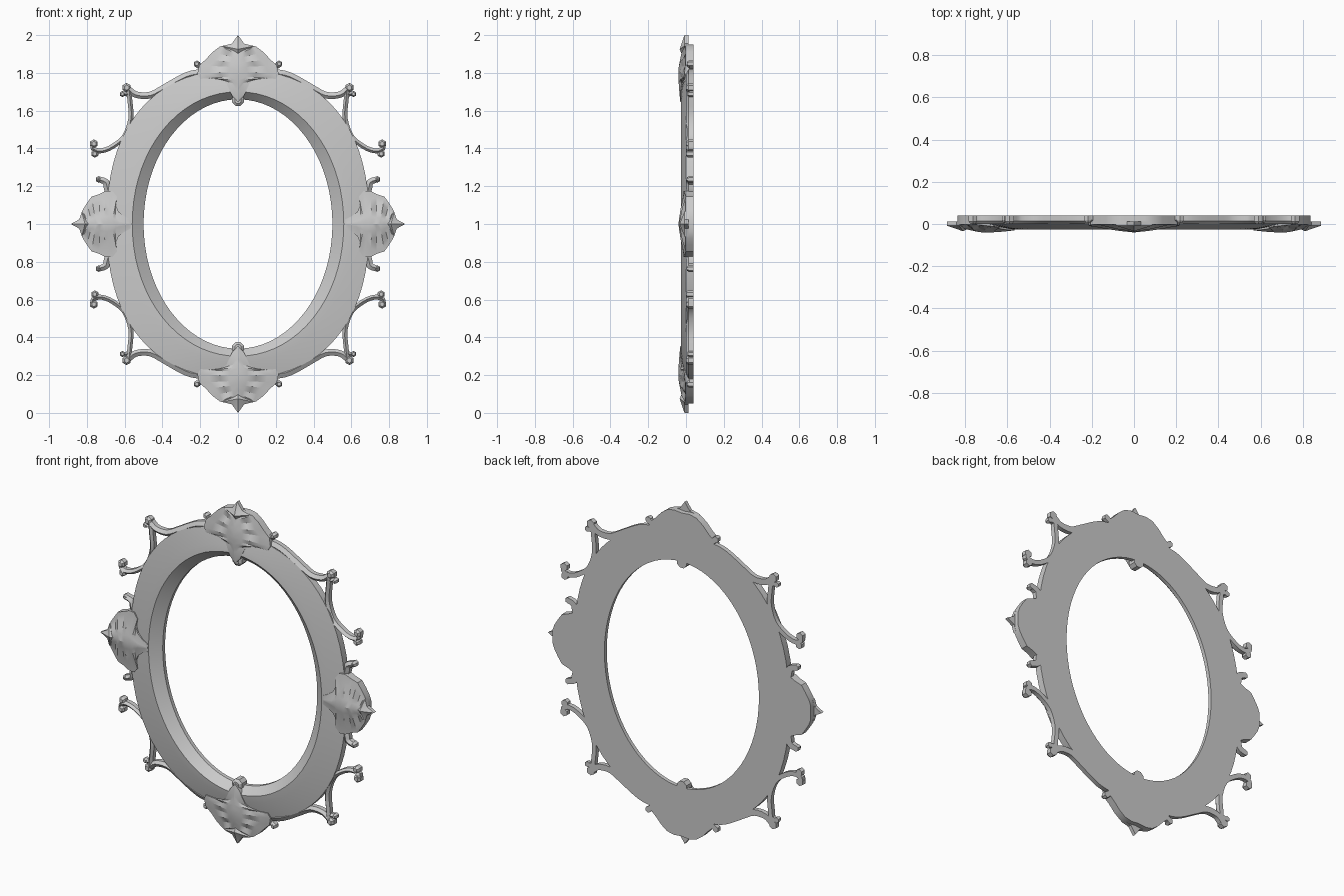
import bpy, bmesh, math
from mathutils import Vector

if "Cube" in bpy.data.objects:
    bpy.data.objects.remove(bpy.data.objects["Cube"])

BACK = 0.04


def make(name, verts, faces, mirror=None):
    """Mesh object centred on the frame opening, optionally mirrored in x and z."""
    me = bpy.data.meshes.new(name)
    me.from_pydata(verts, [], faces)
    bm = bmesh.new()
    bm.from_mesh(me)
    bmesh.ops.remove_doubles(bm, verts=bm.verts, dist=0.0002)
    bmesh.ops.recalc_face_normals(bm, faces=bm.faces)
    bm.to_mesh(me)
    bm.free()
    ob = bpy.data.objects.new(name, me)
    ob.location = (0, 0, 1)
    bpy.context.collection.objects.link(ob)
    if mirror:
        m = ob.modifiers.new("mirror", 'MIRROR')
        m.use_axis = (True, False, True)
        m.merge_threshold = 0.0005
    return ob


def grid(rows, cols, closed_r=False, closed_c=False):
    f = []
    for i in range(rows if closed_r else rows - 1):
        for j in range(cols if closed_c else cols - 1):
            a, b = (i + 1) % rows, (j + 1) % cols
            f.append((i * cols + j, i * cols + b, a * cols + b, a * cols + j))
    return f


# oval frame: (half width, half height, superellipse power, depth)
def oval(rx, rz, n, y, a):
    c, s = math.cos(a), math.sin(a)
    return (math.copysign(abs(c) ** (2 / n), c) * rx, y,
            math.copysign(abs(s) ** (2 / n), s) * rz)


profile = [(.50, .66, 2, BACK), (.50, .66, 2, .018), (.56, .70, 2.03, -.027),
           (.60, .735, 2.1, -.022), (.695, .815, 2.35, .0), (.695, .815, 2.35, BACK)]
N = 72
make("oval_frame", [oval(*p, 2 * math.pi * i / N) for i in range(N) for p in profile],
     grid(N, len(profile), True, True))


# ridged scroll strip swept along a path in the x-z plane
def smooth_path(pts, k=3):
    P = [Vector(p) for p in pts]
    P = [2 * P[0] - P[1]] + P + [2 * P[-1] - P[-2]]
    out = []
    for i in range(1, len(P) - 2):
        for j in range(k):
            t = j / k
            a, b, c, d = P[i - 1:i + 3]
            out.append(.5 * (2 * b + (c - a) * t + (2 * a - 5 * b + 4 * c - d) * t * t
                             + (3 * b - a - 3 * c + d) * t ** 3))
    return out + [P[-2]]


def strip(name, pts, w0, w1, front=0.0):
    path = smooth_path(pts)
    n, verts = len(path), []
    for i, p in enumerate(path):
        t = (path[min(i + 1, n - 1)] - path[max(i - 1, 0)]).normalized()
        side = Vector((-t.y, t.x))
        w = w0 + (w1 - w0) * i / (n - 1)
        for s, y in ((-1, BACK), (-1, front + .014), (-.1, front), (1, front + .014), (1, BACK)):
            q = p + side * w * s
            verts.append((q.x, y, q.y))
    faces = grid(n, 5, False, True) + [tuple(range(5)), tuple(range(5 * n - 5, 5 * n))]
    return make(name, verts, faces, True)


# small faceted bead ending a scroll
def bead(name, x, z, r, front=.0, sides=6):
    v = []
    for k, y in ((1, BACK), (1, front + .012), (.55, front)):
        for i in range(sides):
            a = 2 * math.pi * (i + .5) / sides
            v.append((x + r * k * math.cos(a), y, z + r * k * math.sin(a)))
    f = grid(3, sides, False, True) + [tuple(range(sides)), tuple(range(2 * sides, 3 * sides))]
    return make(name, v, f, True)


strip("upper_scroll", [(.18, .80), (.25, .79), (.31, .765), (.39, .72), (.465, .682),
                       (.54, .685), (.58, .715)], .022, .016)
strip("side_scroll", [(.578, .71), (.572, .65), (.567, .56), (.60, .465), (.665, .41),
                      (.72, .388), (.765, .39)], .013, .013)
strip("scroll_spur", [(.54, .69), (.58, .688), (.615, .69)], .014, .011, .008)
bead("scroll_tip", .59, .722, .025)
bead("scroll_spur_tip", .612, .688, .016, .008)
bead("side_scroll_tip", .763, .425, .023)
bead("side_scroll_end", .758, .372, .021)
strip("side_scroll_hook", [(.745, .39), (.768, .40), (.768, .425)], .012, .012)


# shell cartouche: half outline (u outward, v sideways) lofted to a central ridge
def place(axis, u, v, y):
    return (v, y, u) if axis == 'z' else (u, y, v)


def cartouche(name, axis, outline):
    n, T = len(outline), (0, .22, .45, .72, .9, 1)
    u0, u1 = outline[0][0], outline[-1][0]
    verts = []
    for i, (u, v) in enumerate(outline):
        s = i / (n - 1)
        ur = u0 + (u1 - u0) * s
        ridge = -.03 - .01 * math.sin(math.pi * s) + .016 * max(0, s - .6) / .4
        e = min(1, max(0, (s - .15) / .5))
        edge = -.028 + .026 * e
        for t in T:
            flute = .007 * (-1) ** i * math.sin(math.pi * t) * e
            y = edge + (ridge - edge) * (1 - t) ** 1.2 + flute
            verts.append(place(axis, ur + (u - ur) * t, v * t, y))
        verts.append(place(axis, u, v, BACK))
        verts.append(place(axis, ur, 0, BACK))
    make(name, verts, grid(n, len(T) + 2), True)


def star(name, axis, tip, w):
    pts = [(tip - .13, 0), (tip - .085, w * .45), (tip - .058, w),
           (tip - .045, w * .38), (tip, 0)]
    v = [place(axis, tip - .075, 0, -.034)]
    v += [place(axis, u, x, -.008) for u, x in pts]
    v += [place(axis, u, x, .012) for u, x in pts]
    f = [(0, i, i + 1) for i in range(1, 5)]
    f += [(i, i + 1, i + 6, i + 5) for i in range(1, 5)] + [(6, 7, 8, 9, 10)]
    make(name, v, f, True)


# top and bottom cartouches
cartouche("top_bottom_shell", 'z',
          [(.645, 0), (.68, .032), (.71, .045), (.745, .062), (.765, .09), (.772, .145),
           (.768, .20), (.795, .215), (.84, .205), (.872, .17), (.91, .135), (.94, .095),
           (.95, .05), (.945, 0)])
star("top_bottom_star", 'z', 1.0, .085)
strip("shell_hook", [(.17, .825), (.20, .835), (.225, .848)], .018, .014, .004)
bead("shell_hook_tip", .218, .848, .018, .004)
bead("shell_lower_knob", 0, .655, .033, -.018, 8)

# left and right cartouches
cartouche("side_shell", 'x',
          [(.565, 0), (.568, .025), (.60, .04), (.632, .065), (.648, .10), (.64, .145),
           (.665, .175), (.70, .175), (.735, .158), (.775, .145), (.80, .11), (.822, .075),
           (.835, .04), (.835, 0)])
star("side_star", 'x', .885, .065)
strip("side_shell_hook", [(.665, .14), (.688, .185), (.70, .222), (.74, .238)], .024, .015, .0)
bead("side_shell_hook_tip", .737, .236, .018, .004)

# bake mirrors, then shade smooth with sharp creases
bpy.ops.object.select_all(action='SELECT')
bpy.context.view_layer.objects.active = bpy.data.objects["oval_frame"]
bpy.ops.object.convert(target='MESH')
bpy.ops.object.shade_smooth_by_angle(angle=math.radians(25))
